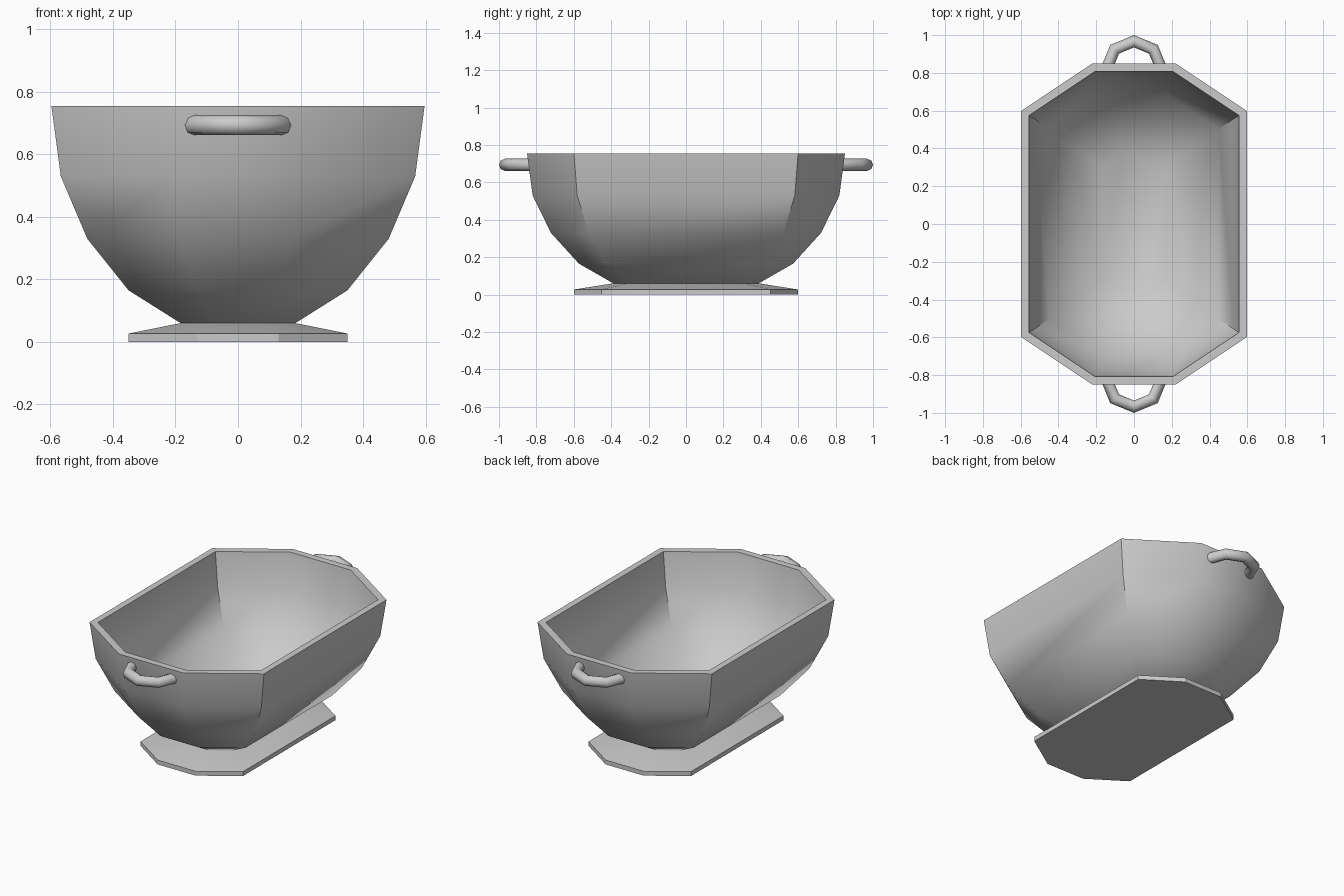
import bpy, bmesh
from math import sin, cos, pi

if "Cube" in bpy.data.objects:
    bpy.data.objects.remove(bpy.data.objects["Cube"])


def finish(name, bm, angle):
    bmesh.ops.recalc_face_normals(bm, faces=bm.faces)
    me = bpy.data.meshes.new(name)
    bm.to_mesh(me)
    bm.free()
    ob = bpy.data.objects.new(name, me)
    bpy.context.collection.objects.link(ob)
    bpy.ops.object.select_all(action='DESELECT')
    ob.select_set(True)
    bpy.context.view_layer.objects.active = ob
    bpy.ops.object.shade_smooth_by_angle(angle=angle)
    return ob


def loft(name, rings, angle):
    """Skin a list of point rings and cap both ends."""
    bm = bmesh.new()
    loops = [[bm.verts.new(p) for p in r] for r in rings]
    for a, b in zip(loops, loops[1:]):
        n = len(a)
        for i in range(n):
            bm.faces.new((a[i], a[(i + 1) % n], b[(i + 1) % n], b[i]))
    bm.faces.new(loops[0])
    bm.faces.new(loops[-1])
    return finish(name, bm, angle)


def octagon(x, y, z):
    """Stretched octagon with half width x and half length y."""
    c, e = y - 0.42 * x, 0.37 * x
    q = [(x, -c), (x, c), (e, y), (-e, y)]
    return [(a, b, z) for a, b in q] + [(-x, c, z), (-x, -c, z), (-e, -y, z), (e, -y, z)]


# bowl: outer wall up to the rim, then inner wall down to the floor
bowl = [(.183, .388, .06), (.35, .572, .165), (.482, .722, .33), (.567, .82, .53), (.597, .85, .755),
        (.557, .808, .755), (.529, .78, .538), (.449, .69, .354), (.33, .55, .2), (.17, .375, .095)]
loft("bowl", [octagon(*p) for p in bowl], pi / 4)

# foot plate
foot = [(.35, .6, 0), (.35, .6, .027), (.18, .385, .061)]
loft("foot", [octagon(*p) for p in foot], pi / 6)

# handles: half rings sunk into the end walls
R, r = .145, .0325
for name, s in (("front_handle", -1), ("back_handle", 1)):
    rings = []
    for i in range(5):
        t = i * pi / 4
        ring = []
        for j in range(8):
            a = j * pi / 4
            d = R + r * cos(a)
            ring.append((d * cos(t), s * (.8225 + d * sin(t)), .694 + r * sin(a)))
        rings.append(ring)
    loft(name, rings, pi / 3)
